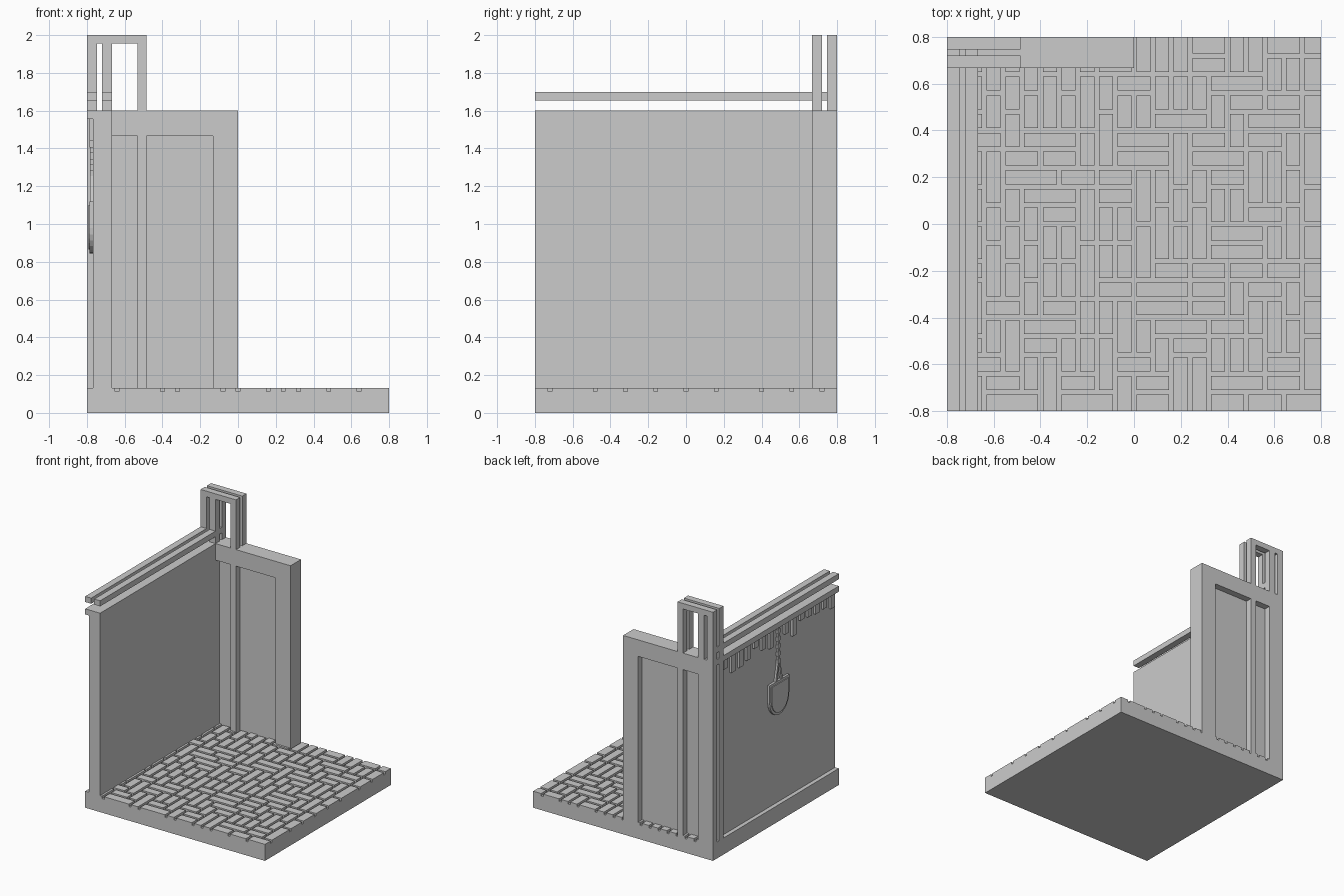
import bpy, bmesh, math, random

cube = bpy.data.objects.get("Cube")
if cube:
    bpy.data.objects.remove(cube, do_unlink=True)

stone = bpy.data.materials.new("plain_grey")
stone.use_nodes = True
GREY = (0.6, 0.6, 0.6, 1)
stone.diffuse_color = GREY
stone.node_tree.nodes["Principled BSDF"].inputs["Base Color"].default_value = GREY

# Shared measurements
H = 0.8            # half width of the plot
IN = 0.667         # inner face of both walls
BASE = 0.133       # top of the paving
BED = 0.113        # bottom of the paving joints
TOP = 1.6          # top of the walls
LEDGE = 1.555      # underside of the side wall ledge
FACE = -0.767      # outer face of the side wall
GAP = (0.72, 0.747)  # space between the paired boards


def finish(name, bm):
    bmesh.ops.recalc_face_normals(bm, faces=bm.faces)
    mesh = bpy.data.meshes.new(name)
    bm.to_mesh(mesh)
    bm.free()
    mesh.materials.append(stone)
    obj = bpy.data.objects.new(name, mesh)
    bpy.context.scene.collection.objects.link(obj)
    return obj


def boxes(name, spans):
    """One object from boxes given as (x range, y range, z range)."""
    bm = bmesh.new()
    for span in spans:
        verts = bmesh.ops.create_cube(bm, size=1)["verts"]
        for v in verts:
            for axis, (lo, hi) in enumerate(span):
                v.co[axis] = lo if v.co[axis] < 0 else hi
    return finish(name, bm)


def plate(name, outline, x0, x1):
    """Flat (y, z) outline given thickness along x."""
    bm = bmesh.new()
    face = bm.faces.new([bm.verts.new((x0, y, z)) for y, z in outline])
    ext = bmesh.ops.extrude_face_region(bm, geom=[face])["geom"]
    for v in ext:
        if isinstance(v, bmesh.types.BMVert):
            v.co.x = x1
    return finish(name, bm)


# Base slab and the solid strip that carries the side wall
boxes("base_slab", [((-H, H), (-H, H), (0, BED))])
boxes("side_plinth", [((-H, -IN), (-H, H), (BED, BASE))])

# Paving: random bricks of one to three cells laid on a square grid
random.seed(7)
CELLS = 20
PITCH = 2 * H / CELLS
free = {(i, j) for i in range(CELLS) for j in range(CELLS)}


def edges(start, count):
    lo = -H + start * PITCH + (0.01 if start else 0)
    end = start + count
    hi = -H + end * PITCH - (0.01 if end < CELLS else 0)
    return lo, hi


bricks = []
for j in range(CELLS):
    for i in range(CELLS):
        if (i, j) not in free:
            continue
        # Bricks alternate direction across the diagonals
        upright = (i + j) % 4 < 2 if random.random() < 0.6 else random.random() < 0.5
        length = random.choice((2, 2, 3))
        best = [(i, j)]
        for turn in (upright, not upright):
            run = []
            for k in range(length):
                cell = (i, j + k) if turn else (i + k, j)
                if cell not in free:
                    break
                run.append(cell)
            if len(run) > 1:
                best = run
                break
        free -= set(best)
        (i0, j0), (i1, j1) = best[0], best[-1]
        x, y = edges(i0, i1 - i0 + 1), edges(j0, j1 - j0 + 1)
        if x[1] > -IN:
            bricks.append(((max(x[0], -IN), x[1]), y, (BED, BASE)))
boxes("paving_bricks", bricks)

# Side wall with a projecting ledge along its top
boxes("side_wall", [((FACE, -IN), (-H, IN), (BASE, LEDGE))])
boxes("side_ledge", [((-H, -IN), (-H, IN), (LEDGE, TOP))])

# Back wall: thin panel between two matching frames
boxes("back_panel", [((-0.773, 0), GAP, (BED, TOP)),
                     ((-H, -0.773), GAP, (LEDGE, TOP))])
LAYERS = {"front": (IN, GAP[0]), "rear": (GAP[1], H)}
POST = (-0.533, -0.485)
PAIR = ((-H, -0.747), (-0.72, -IN))
for side, y in LAYERS.items():
    frame = [(x, y, (BED, 1.467)) for x in ((-H, -IN), POST, (-0.133, 0))]
    frame.append(((-H, 0), y, (1.467, TOP)))
    boxes(side + "_wall_frame", frame)

    # Corner tower above the wall: three posts under a lintel
    tower = [(x, y, (TOP, 1.955)) for x in PAIR + (POST,)]
    tower.append(((-H, POST[1]), y, (1.955, 2)))
    boxes(side + "_tower_frame", tower)

# End of the wall panel is closed towards the open side
boxes("wall_end", [((-0.04, 0), GAP, (BED, TOP))])

# Paired handrails running from the tower along the side wall
for name, x in zip(("outer_handrail", "inner_handrail"), PAIR):
    boxes(name, [(x, (-H, GAP[1]), (1.655, 1.7))])

# Hanging trim under the ledge, with pieces of uneven length
MID = -0.067
trim = []
for k in range(-7, 8):
    if k:
        y = MID + k * 0.097
        drop = random.uniform(0.06, 0.15)
        trim.append(((-0.785, FACE), (y - 0.025, y + 0.025), (LEDGE - drop, LEDGE)))
boxes("ledge_trim", trim)

# Chain of alternating links
links = []
for k in range(10):
    half = 0.018 if k % 2 else 0.008
    z = LEDGE - k * 0.03
    links.append(((-0.783, FACE), (MID - half, MID + half), (z - 0.03, z)))
boxes("chain", links)

# Forked hanger under the chain
for name, s in (("left_hanger", -1), ("right_hanger", 1)):
    plate(name, [(MID, 1.26), (MID + s * 0.015, 1.26),
                 (MID + s * 0.05, 1.1), (MID + s * 0.03, 1.1)], -0.783, FACE)

# Shield with a rounded foot and a raised inner face
def shield(name, half, top, x0, x1):
    arc = [math.pi * k / 12 for k in range(13)]
    outline = [(MID + half * math.cos(a), 0.98 - (half + 0.01) * math.sin(a)) for a in arc]
    outline += [(MID - half, top), (MID + half, top)]
    plate(name, outline, x0, x1)


shield("shield", 0.125, 1.12, -0.785, FACE)
shield("shield_face", 0.105, 1.1, -0.792, -0.785)
